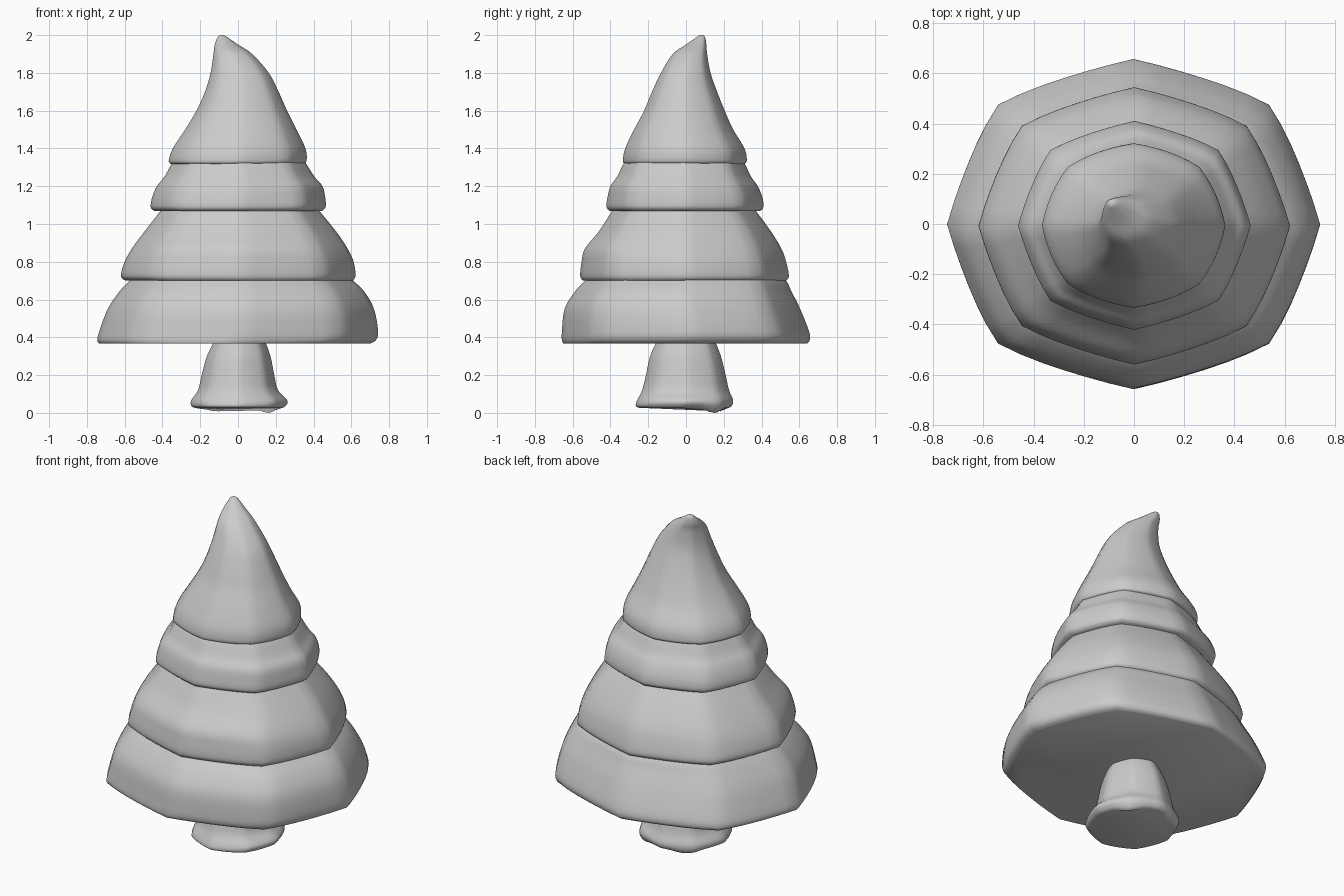
import bpy, bmesh, math

SEG = 48


def outline(a, flat, corner):
    """Unit radius of a softened octagon with its corners at 0, 45, 90... degrees."""
    step = math.pi / 4
    octagon = math.cos(step / 2) / math.cos(a % step - step / 2)
    return (1 + (octagon - 1) * flat) * (1 + corner * math.sin(2 * a) ** 4)


def smooth_rows(rows, steps=4):
    """Catmull-Rom interpolation through the profile rows."""
    out = []
    for i in range(len(rows) - 1):
        p0, p1, p2 = rows[max(i - 1, 0)], rows[i], rows[i + 1]
        p3 = rows[min(i + 2, len(rows) - 1)]
        for s in range(steps):
            t = s / steps
            out.append([0.5 * (2 * b + (c - a) * t + (2 * a - 5 * b + 4 * c - d) * t * t
                               + (3 * b - a - 3 * c + d) * t ** 3)
                        for a, b, c, d in zip(p0, p1, p2, p3)])
    return out + [list(rows[-1])]


def loft(name, rows, flat=0.6, corner=0.02, dip=None):
    """Skin rings given as (z, x min, x max, y min, y max)."""
    bm = bmesh.new()
    rings = []
    for z, x0, x1, y0, y1 in smooth_rows(rows):
        ring = []
        for k in range(SEG):
            a = 2 * math.pi * k / SEG
            r = outline(a, flat, corner)
            x = (x0 + x1) / 2 + (x1 - x0) / 2 * r * math.cos(a)
            y = (y0 + y1) / 2 + (y1 - y0) / 2 * r * math.sin(a)
            ring.append(bm.verts.new((x, y, z - (dip(a, z) if dip else 0))))
        rings.append(ring)
    for lo, hi in zip(rings, rings[1:]):
        for k in range(SEG):
            n = (k + 1) % SEG
            bm.faces.new((lo[k], lo[n], hi[n], hi[k]))
    bm.faces.new(rings[0][::-1])
    bm.faces.new(rings[-1])
    bmesh.ops.recalc_face_normals(bm, faces=bm.faces)
    mesh = bpy.data.meshes.new(name)
    bm.to_mesh(mesh)
    bm.free()
    obj = bpy.data.objects.new(name, mesh)
    bpy.context.collection.objects.link(obj)
    bpy.ops.object.select_all(action='DESELECT')
    obj.select_set(True)
    bpy.context.view_layer.objects.active = obj
    bpy.ops.object.shade_smooth_by_angle(angle=math.radians(45))
    return obj


# Trunk with flared foot and two small root toes at the back
def toes(a, z):
    near = max(0, 1 - (z - 0.025) / 0.05)
    return near * sum(d * math.exp(-((a - c) / 0.3) ** 2)
                      for c, d in ((0.79, 0.025), (2.15, 0.017)))


loft("trunk", [
    (0.025, -0.22, 0.23, -0.24, 0.22),
    (0.035, -0.245, 0.25, -0.265, 0.24),
    (0.065, -0.248, 0.262, -0.26, 0.25),
    (0.12, -0.212, 0.212, -0.232, 0.228),
    (0.20, -0.192, 0.192, -0.212, 0.21),
    (0.30, -0.165, 0.172, -0.19, 0.185),
    (0.39, -0.12, 0.14, -0.15, 0.15)], 0.5, 0.0, toes)

# Foliage tiers, bottom to top, each tucked under the next
loft("bottom_tier", [
    (0.367, -0.735, 0.70, -0.65, 0.64),
    (0.385, -0.745, 0.73, -0.657, 0.655),
    (0.43, -0.735, 0.742, -0.657, 0.652),
    (0.55, -0.69, 0.72, -0.643, 0.605),
    (0.64, -0.63, 0.67, -0.59, 0.56),
    (0.70, -0.575, 0.61, -0.535, 0.53),
    (0.76, -0.52, 0.54, -0.48, 0.47)], 0.6, 0.025)

loft("lower_middle_tier", [
    (0.70, -0.595, 0.605, -0.545, 0.53),
    (0.725, -0.62, 0.622, -0.56, 0.545),
    (0.80, -0.60, 0.612, -0.553, 0.53),
    (0.87, -0.562, 0.58, -0.535, 0.505),
    (0.96, -0.495, 0.52, -0.462, 0.45),
    (1.07, -0.41, 0.43, -0.39, 0.37),
    (1.12, -0.37, 0.39, -0.35, 0.33)], 0.6, 0.02)

loft("upper_middle_tier", [
    (1.07, -0.445, 0.445, -0.405, 0.395),
    (1.09, -0.462, 0.464, -0.421, 0.41),
    (1.14, -0.455, 0.462, -0.416, 0.405),
    (1.20, -0.43, 0.447, -0.40, 0.38),
    (1.25, -0.39, 0.405, -0.365, 0.345),
    (1.32, -0.35, 0.36, -0.33, 0.31),
    (1.37, -0.31, 0.32, -0.29, 0.27)], 0.6, 0.02)

# Crown tapering to a bent tip
loft("crown", [
    (1.318, -0.355, 0.345, -0.322, 0.31),
    (1.335, -0.367, 0.363, -0.334, 0.322),
    (1.40, -0.345, 0.357, -0.322, 0.31),
    (1.50, -0.28, 0.31, -0.275, 0.25),
    (1.60, -0.22, 0.26, -0.222, 0.205),
    (1.70, -0.175, 0.215, -0.18, 0.165),
    (1.80, -0.145, 0.163, -0.133, 0.13),
    (1.90, -0.13, 0.075, -0.07, 0.112),
    (1.95, -0.123, 0.0, 0.0, 0.108),
    (1.985, -0.11, -0.05, 0.05, 0.102),
    (1.997, -0.10, -0.07, 0.068, 0.095),
    (2.0, -0.088, -0.08, 0.078, 0.086)], 0.4, 0.01)
